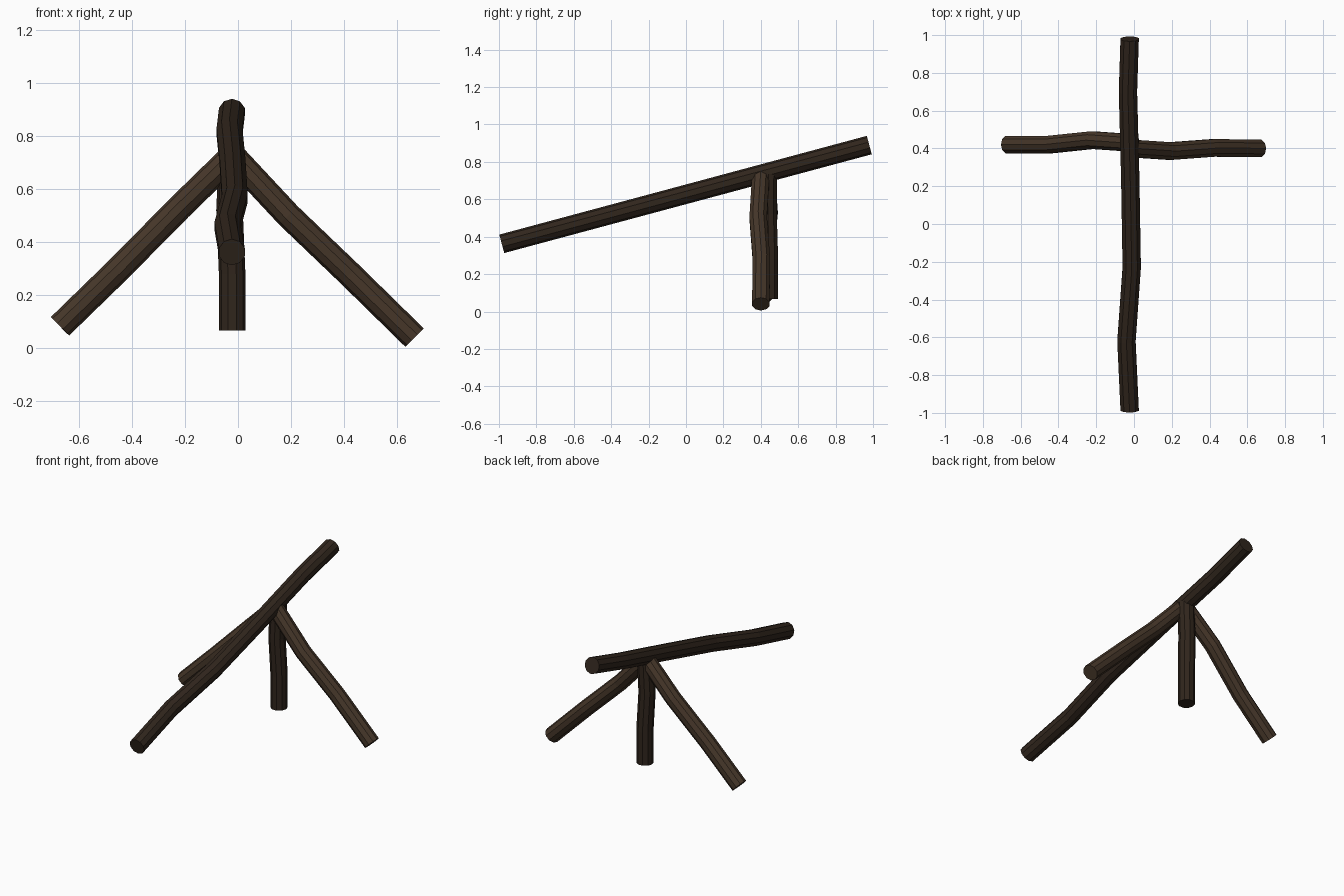
import bpy, bmesh, math
from mathutils import Vector

if "Cube" in bpy.data.objects:
    bpy.data.objects.remove(bpy.data.objects["Cube"])

SIDES = 10


def material(name, rgb):
    m = bpy.data.materials.new(name)
    m.diffuse_color = (*rgb, 1)
    m.use_nodes = True
    m.node_tree.nodes["Principled BSDF"].inputs["Base Color"].default_value = m.diffuse_color
    return m


dark_bark = material("dark_bark", (0.030, 0.019, 0.012))
light_bark = material("light_bark", (0.060, 0.037, 0.022))


def log(name, points, radius, mat):
    """Crooked flat-sided log; every ring is square to the overall axis."""
    pts = [Vector(p) for p in points]
    axis = (pts[-1] - pts[0]).normalized()
    u = axis.cross(Vector((0, 1, 0)) if abs(axis.y) < 0.5 else Vector((1, 0, 0))).normalized()
    v = axis.cross(u)
    bm = bmesh.new()
    rings = []
    for p in pts:
        ring = []
        for i in range(SIDES):
            a = math.tau * i / SIDES
            ring.append(bm.verts.new(p + radius * (math.cos(a) * u + math.sin(a) * v)))
        rings.append(ring)
    for a, b in zip(rings, rings[1:]):
        for i in range(SIDES):
            j = (i + 1) % SIDES
            bm.faces.new((a[i], a[j], b[j], b[i]))
    bm.faces.new(rings[0][::-1])
    bm.faces.new(rings[-1])
    bmesh.ops.recalc_face_normals(bm, faces=bm.faces)
    mesh = bpy.data.meshes.new(name)
    bm.to_mesh(mesh)
    bm.free()
    mesh.materials.append(mat)
    ob = bpy.data.objects.new(name, mesh)
    bpy.context.collection.objects.link(ob)
    return ob


# Long sloping beam, wobbling sideways
def beam_point(x, y):
    return (x, y, 0.362 + (y + 0.985) * 0.2687)


log("sloping_beam", [beam_point(x, y) for x, y in (
    (-0.023, -0.985), (-0.040, -0.62), (-0.012, -0.23),
    (-0.020, 0.25), (-0.032, 0.70), (-0.023, 0.98))], 0.051, dark_bark)

# Splayed side legs
log("right_leg", [(0.665, 0.40, 0.040), (0.42, 0.403, 0.280),
                  (0.19, 0.386, 0.500), (-0.02, 0.40, 0.725)], 0.049, light_bark)
log("left_leg", [(-0.67, 0.42, 0.083), (-0.45, 0.42, 0.297),
                 (-0.22, 0.444, 0.530), (-0.02, 0.43, 0.725)], 0.049, light_bark)

# Upright back leg
log("back_leg", [(-0.022, 0.445, 0.068), (-0.022, 0.445, 0.28),
                 (-0.032, 0.438, 0.52), (-0.022, 0.440, 0.735)], 0.05, dark_bark)
